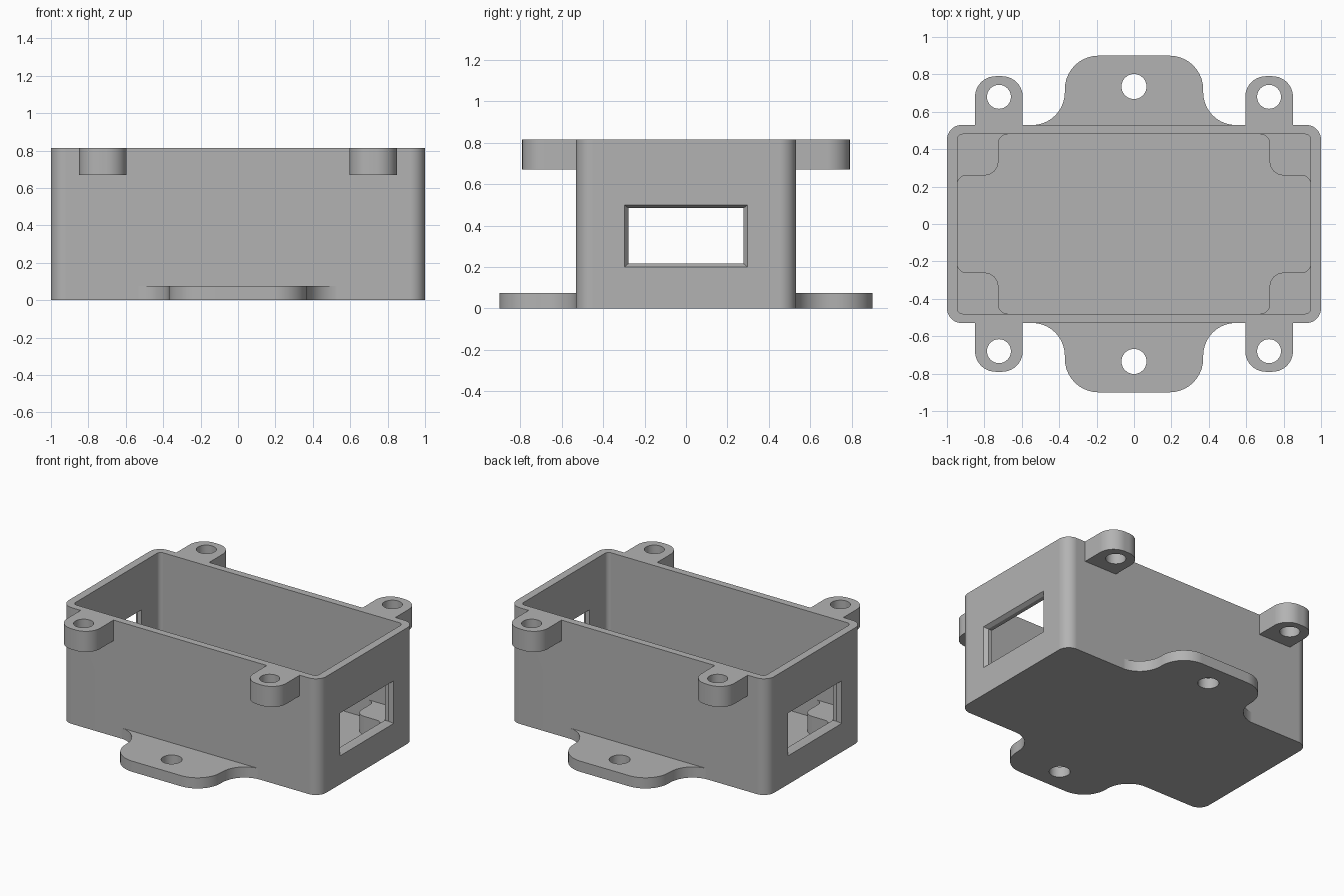
import bpy, bmesh, math
from mathutils import Vector

if "Cube" in bpy.data.objects:
    bpy.data.objects.remove(bpy.data.objects["Cube"], do_unlink=True)

grey = bpy.data.materials.new("plain_grey")
grey.use_nodes = True
grey.diffuse_color = (0.45, 0.45, 0.45, 1)
grey.node_tree.nodes["Principled BSDF"].inputs["Base Color"].default_value = grey.diffuse_color

HEIGHT, FLOOR, POST_TOP = 0.815, 0.08, 0.21
WALL_X, WALL_Y = 0.945, 0.48


def fillet(corners, steps=10):
    """Outline from (x, y, radius) corners, each rounded by an arc."""
    pts = []
    for i, (x, y, r) in enumerate(corners):
        p = Vector((x, y))
        if r == 0:
            pts.append(p)
            continue
        a = (Vector(corners[i - 1][:2]) - p).normalized()
        b = (Vector(corners[(i + 1) % len(corners)][:2]) - p).normalized()
        half = a.angle(b) / 2
        centre = p + (a + b).normalized() * (r / math.sin(half))
        start = p + a * (r / math.tan(half)) - centre
        end = p + b * (r / math.tan(half)) - centre
        sweep = math.pi - 2 * half
        for k in range(steps + 1):
            t = k / steps
            pts.append(centre + (start * math.sin((1 - t) * sweep)
                                 + end * math.sin(t * sweep)) / math.sin(sweep))
    return pts


def four_way(quarter):
    """Mirror a quarter outline (from the +x axis to the +y axis) into all quadrants."""
    right = [(x, -y, r) for x, y, r in reversed(quarter)] + quarter
    return right + [(-x, y, r) for x, y, r in reversed(right)]


def to_object(name, bm):
    bmesh.ops.recalc_face_normals(bm, faces=bm.faces)
    mesh = bpy.data.meshes.new(name)
    bm.to_mesh(mesh)
    bm.free()
    mesh.materials.append(grey)
    obj = bpy.data.objects.new(name, mesh)
    bpy.context.collection.objects.link(obj)
    return obj


def prism(name, outline, z0, z1):
    bm = bmesh.new()
    face = bm.faces.new([bm.verts.new((p.x, p.y, z0)) for p in outline])
    top = bmesh.ops.extrude_face_region(bm, geom=[face])["geom"]
    verts = [v for v in top if isinstance(v, bmesh.types.BMVert)]
    bmesh.ops.translate(bm, verts=verts, vec=(0, 0, z1 - z0))
    return to_object(name, bm)


def drill(name, x, y, r, z0, z1):
    ring = [Vector((x + r * math.cos(a), y + r * math.sin(a)))
            for a in (math.tau * k / 32 for k in range(32))]
    return prism(name, ring, z0, z1)


def window(name, x0, x1, size0, size1):
    """Rectangular cutter along x whose (y, z) half sizes change from x0 to x1."""
    bm = bmesh.new()
    bmesh.ops.create_cube(bm, size=2)
    for v in bm.verts:
        x, (hy, hz) = (x1, size1) if v.co.x > 0 else (x0, size0)
        v.co = (x, v.co.y * hy, 0.35 + v.co.z * hz)
    return to_object(name, bm)


def combine(target, tool, operation):
    mod = target.modifiers.new(operation, 'BOOLEAN')
    mod.operation, mod.object, mod.solver = operation, tool, 'EXACT'
    with bpy.context.temp_override(object=target, active_object=target):
        bpy.ops.object.modifier_apply(modifier=mod.name)
    bpy.data.objects.remove(tool, do_unlink=True)


# outer body
shell = prism("enclosure", fillet(four_way([(1, 0.53, 0.08)])), 0, HEIGHT)

# mounting flange at the base, front and back
flange = [(0.6, 0.45, 0), (0.6, 0.529, 0), (0.37, 0.529, 0.175), (0.37, 0.9, 0.18)]
combine(shell, prism("flange", fillet(four_way(flange)), 0, 0.075), 'UNION')

# four screw ears at the rim
SIDES = [(sx, sy) for sx in (-1, 1) for sy in (-1, 1)]
for sx, sy in SIDES:
    ear = [(sx * 0.595, sy * 0.505, 0), (sx * 0.85, sy * 0.505, 0),
           (sx * 0.85, sy * 0.79, 0.11), (sx * 0.595, sy * 0.79, 0.11)]
    combine(shell, prism("ear", fillet(ear), 0.67, HEIGHT), 'UNION')

# cavity: open upper part, then a lower part that leaves corner posts
upper = fillet(four_way([(WALL_X, WALL_Y, 0.03)]))
combine(shell, prism("upper_cavity", upper, POST_TOP, 1), 'DIFFERENCE')
posts = [(WALL_X, 0.26, 0.05), (0.725, 0.26, 0.075), (0.725, WALL_Y, 0.05)]
combine(shell, prism("lower_cavity", fillet(four_way(posts)), FLOOR, 0.3), 'DIFFERENCE')

# screw holes
for sx, sy in SIDES:
    combine(shell, drill("ear_hole", sx * 0.722, sy * 0.68, 0.064, 0.5, 1), 'DIFFERENCE')
for sy in (-1, 1):
    combine(shell, drill("flange_hole", 0, sy * 0.735, 0.067, -0.1, 0.2), 'DIFFERENCE')

# end windows with a chamfered outer edge
clear, wide = (0.278, 0.134), (0.297, 0.15)
for s in (-1, 1):
    combine(shell, window("opening", s * 0.9, s * 1.1, clear, clear), 'DIFFERENCE')
    combine(shell, window("chamfer", s * 0.975, s * 1.0005, clear, wide), 'DIFFERENCE')

# smooth rounded corners, crisp edges
bpy.ops.object.select_all(action='DESELECT')
shell.select_set(True)
bpy.context.view_layer.objects.active = shell
bpy.ops.object.shade_smooth_by_angle(angle=math.radians(30))
shell.modifiers.new("even_normals", 'WEIGHTED_NORMAL').keep_sharp = True
